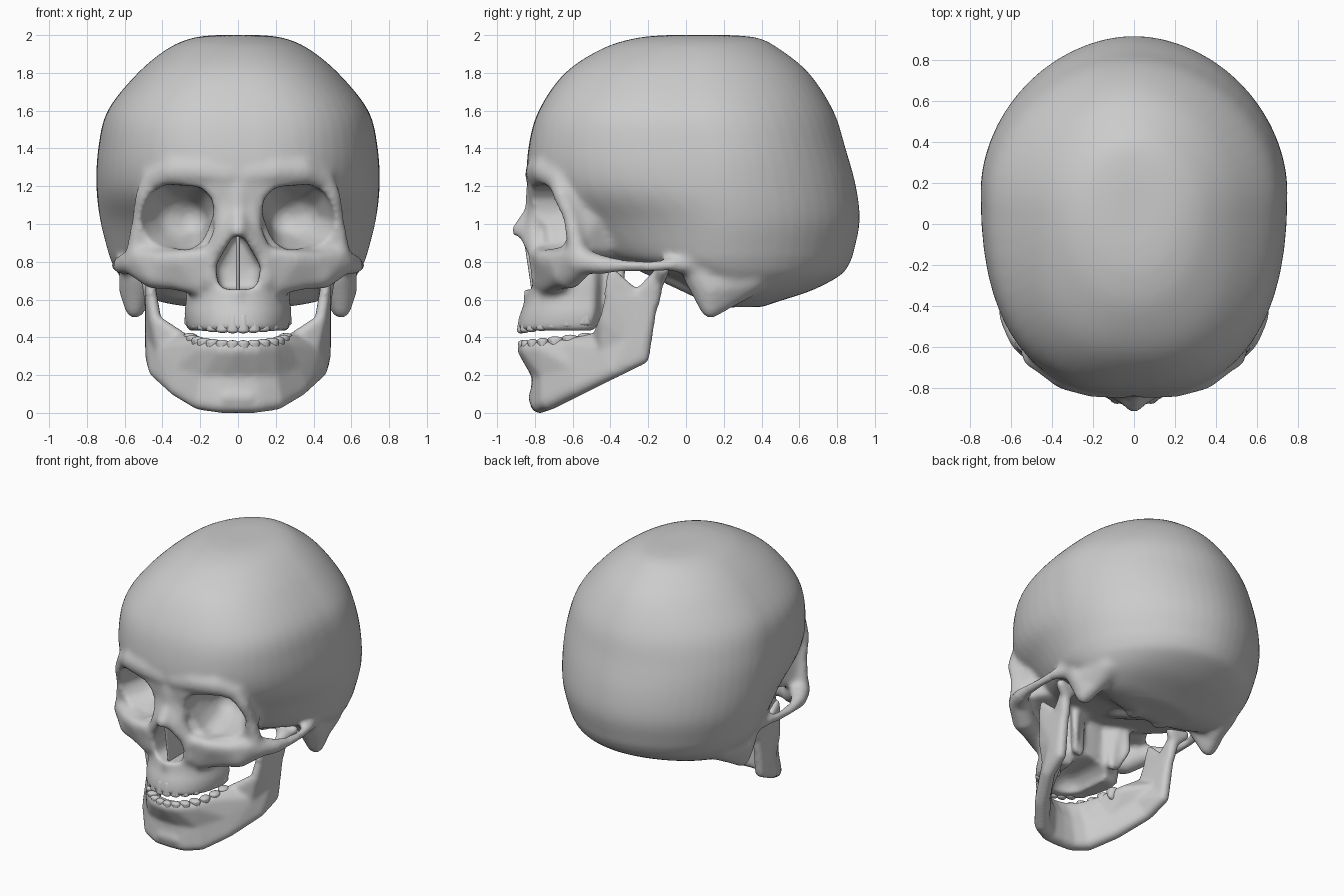
import bpy, bmesh, math
from mathutils import Vector

# Evenly spread directions, used for every ball
DIRS = []
for i in range(60):
    h = 1 - 2 * (i + 0.5) / 60
    a = i * 2.399963
    q = math.sqrt(1 - h * h)
    DIRS.append(Vector((q * math.cos(a), q * math.sin(a), h)))


def hull(bm, balls, mirror=True):
    """Convex hull around balls (x, y, z, r) or (x, y, z, rx, ry, rz)."""
    for s in ((1, -1) if mirror else (1,)):
        vs = []
        for b in balls:
            r = b[3:] if len(b) == 6 else (b[3],) * 3
            for d in DIRS:
                vs.append(bm.verts.new((s * (b[0] + r[0] * d.x), b[1] + r[1] * d.y, b[2] + r[2] * d.z)))
        bmesh.ops.convex_hull(bm, input=vs)
        for v in vs:
            if v.is_valid and not v.link_faces:
                bm.verts.remove(v)


def chain(bm, balls, mirror=True):
    for a, b in zip(balls, balls[1:]):
        hull(bm, [a, b], mirror)


def loft(bm, slices, n=56, steps=5):
    """Skin over horizontal slices (z, y_front, y_back, half_width, y_widest, front_exponent)."""
    rows = []
    for i in range(len(slices) - 1):
        p0, p1 = slices[max(i - 1, 0)], slices[i]
        p2, p3 = slices[i + 1], slices[min(i + 2, len(slices) - 1)]
        for k in range(steps):
            t = k / steps
            rows.append([0.5 * (2 * b + (c - a) * t + (2 * a - 5 * b + 4 * c - d) * t * t
                                + (3 * b - a - 3 * c + d) * t ** 3)
                         for a, b, c, d in zip(p0, p1, p2, p3)])
    rows.append(slices[-1])
    rings = []
    for z, yf, yb, w, yc, e in rows:
        ring = []
        for j in range(n):
            a = 2 * math.pi * j / n
            c, s = math.cos(a), math.sin(a)
            p = 2 / (e if s < 0 else 1.9)
            x = math.copysign(abs(c) ** p, c) * w
            y = yc + (yb - yc) * s ** p if s >= 0 else yc - (yc - yf) * (-s) ** p
            ring.append(bm.verts.new((x, y, z)))
        rings.append(ring)
    for r0, r1 in zip(rings, rings[1:]):
        for j in range(n):
            bm.faces.new((r0[j], r0[(j + 1) % n], r1[(j + 1) % n], r1[j]))
    bm.faces.new(rings[0])
    bm.faces.new(rings[-1])


def finish(bm, name):
    bmesh.ops.recalc_face_normals(bm, faces=bm.faces[:])
    me = bpy.data.meshes.new(name)
    bm.to_mesh(me)
    bm.free()
    for p in me.polygons:
        p.use_smooth = True
    ob = bpy.data.objects.new(name, me)
    bpy.context.collection.objects.link(ob)
    return ob


def modify(ob, kind, **settings):
    m = ob.modifiers.new(kind.lower(), kind)
    for k, v in settings.items():
        setattr(m, k, v)
    bpy.context.view_layer.objects.active = ob
    bpy.ops.object.modifier_apply(modifier=m.name)


# ---- Skull: braincase
bm = bmesh.new()
loft(bm, [
    (2.00, -0.10, 0.23, 0.12, 0.08, 2.0), (1.985, -0.26, 0.38, 0.24, 0.08, 2.1),
    (1.93, -0.44, 0.49, 0.37, 0.08, 2.2), (1.80, -0.64, 0.65, 0.53, 0.08, 2.4),
    (1.60, -0.78, 0.78, 0.69, 0.10, 2.5), (1.40, -0.835, 0.845, 0.74, 0.15, 2.5),
    (1.20, -0.84, 0.90, 0.75, 0.17, 2.3), (1.02, -0.80, 0.92, 0.73, 0.20, 1.75),
    (0.86, -0.62, 0.89, 0.69, 0.20, 1.7), (0.80, -0.45, 0.87, 0.67, 0.20, 1.8),
    (0.73, -0.10, 0.82, 0.63, 0.22, 2.0), (0.65, 0.04, 0.67, 0.55, 0.25, 2.0),
    (0.59, 0.10, 0.49, 0.42, 0.28, 2.0), (0.56, 0.16, 0.40, 0.25, 0.28, 2.0)])
# Upper jaw block
loft(bm, [
    (0.435, -0.895, -0.47, 0.27, -0.52, 2.2), (0.52, -0.88, -0.44, 0.285, -0.50, 2.2),
    (0.60, -0.85, -0.43, 0.275, -0.50, 2.2), (0.70, -0.835, -0.42, 0.27, -0.50, 2.2),
    (0.80, -0.82, -0.42, 0.25, -0.50, 2.2), (0.90, -0.80, -0.42, 0.20, -0.50, 2.2),
    (1.00, -0.80, -0.42, 0.14, -0.50, 2.2)])
# Nose bridge and the bone beside the nose
chain(bm, [(0, -0.78, 1.18, 0.07), (0, -0.80, 1.06, 0.055), (0, -0.875, 0.965, 0.05)], False)
chain(bm, [(0.06, -0.78, 1.12, 0.05), (0.085, -0.80, 0.95, 0.05), (0.14, -0.785, 0.82, 0.05),
           (0.15, -0.77, 0.70, 0.05)])
hull(bm, [(0.03, -0.86, 0.96, 0.035), (0.085, -0.80, 0.95, 0.05), (0.13, -0.79, 0.84, 0.045),
          (0, -0.80, 1.06, 0.05)])
hull(bm, [(0, -0.845, 0.65, 0.02), (0, -0.80, 0.59, 0.06)], False)
# Brow and outer eye rim
chain(bm, [(0.05, -0.77, 1.26, 0.085), (0.20, -0.765, 1.28, 0.085), (0.33, -0.73, 1.28, 0.085),
           (0.44, -0.665, 1.235, 0.07), (0.495, -0.655, 1.15, 0.05), (0.52, -0.61, 1.03, 0.042),
           (0.535, -0.58, 0.90, 0.05), (0.54, -0.57, 0.80, 0.065)])
# Lower eye rim and the face plane below it
hull(bm, [(0.15, -0.785, 0.835, 0.045), (0.30, -0.745, 0.815, 0.05), (0.42, -0.68, 0.81, 0.05),
          (0.20, -0.73, 0.68, 0.06), (0.42, -0.635, 0.74, 0.075)])
hull(bm, [(0.54, -0.60, 0.83, 0.045), (0.40, -0.69, 0.81, 0.05), (0.44, -0.63, 0.735, 0.075)])
# Solid mass that the eye socket is hollowed from
hull(bm, [(0.50, -0.63, 1.15, 0.035), (0.525, -0.58, 0.87, 0.035), (0.43, -0.40, 1.15, 0.04),
          (0.42, -0.42, 0.87, 0.04), (0.10, -0.70, 1.15, 0.05), (0.10, -0.70, 0.85, 0.05),
          (0.15, -0.38, 1.12, 0.08), (0.15, -0.42, 0.88, 0.08)])
# Cheekbone and cheek arch
hull(bm, [(0.25, -0.70, 0.70, 0.06), (0.44, -0.63, 0.735, 0.078), (0.28, -0.74, 0.80, 0.04)])
hull(bm, [(0.44, -0.62, 0.73, 0.078), (0.40, -0.67, 0.80, 0.05), (0.555, -0.54, 0.80, 0.07)])
chain(bm, [(0.555, -0.54, 0.80, 0.07), (0.61, -0.45, 0.785, 0.053), (0.635, -0.35, 0.78, 0.036),
           (0.64, -0.20, 0.775, 0.03), (0.63, -0.09, 0.785, 0.034), (0.575, 0.03, 0.79, 0.065)])
# Bony lump behind the ear
hull(bm, [(0.53, 0.08, 0.74, 0.10), (0.56, 0.13, 0.66, 0.075), (0.545, 0.13, 0.553, 0.055),
          (0.53, 0.20, 0.60, 0.06)])
hull(bm, [(0.56, 0.13, 0.66, 0.07), (0.52, 0.22, 0.61, 0.06), (0.50, 0.34, 0.72, 0.10)])
# Skull base: midline bar, plates behind the palate, neck joints
hull(bm, [(0, -0.32, 0.87, 0.08), (0, 0.08, 0.68, 0.08)], False)
hull(bm, [(0.13, -0.42, 0.80, 0.04), (0.14, -0.40, 0.50, 0.03), (0.18, -0.37, 0.82, 0.04)])
hull(bm, [(0.17, -0.42, 0.80, 0.03), (0.18, -0.40, 0.50, 0.025), (0.23, -0.335, 0.62, 0.022),
          (0.22, -0.35, 0.82, 0.03)])
hull(bm, [(0.11, 0.12, 0.60, 0.05), (0.14, 0.22, 0.60, 0.05)])
skull = finish(bm, "skull")
modify(skull, 'REMESH', mode='VOXEL', voxel_size=0.019)

# ---- Openings: eye sockets, nose, palate
bm = bmesh.new()
socket = [(0.25, 1.08, 0.125), (0.36, 1.08, 0.132), (0.39, 1.01, 0.13), (0.285, 0.985, 0.125)]
hull(bm, [(x, y, z, r) for x, z, r in socket for y in (-1.0, -0.68)]
     + [(0.30, -0.56, 1.035, 0.15, 0.13, 0.13), (0.26, -0.51, 1.03, 0.10)])
pear = [(0, 0.895, 0.045), (0.06, 0.765, 0.058), (-0.06, 0.765, 0.058),
        (0.055, 0.705, 0.052), (-0.055, 0.705, 0.052)]
hull(bm, [(x, y, z, r) for x, z, r in pear for y in (-1.02, -0.62)], False)
hull(bm, [(0, -0.68, 0.42, 0.13, 0.13, 0.11), (0, -0.40, 0.42, 0.16, 0.10, 0.11)], False)
cutter = finish(bm, "openings_cutter")
cutter.hide_render = True
modify(skull, 'BOOLEAN', operation='DIFFERENCE', solver='EXACT', object=cutter)
bpy.data.objects.remove(cutter)
modify(skull, 'REMESH', mode='VOXEL', voxel_size=0.0145, use_smooth_shade=True)
modify(skull, 'SMOOTH', factor=0.5, iterations=9)

# ---- Wall inside the nose
bm = bmesh.new()
hull(bm, [(0, y, z, 0.01, 0.02, 0.02) for y, z in ((-0.84, 0.93), (-0.80, 0.66), (-0.55, 0.66), (-0.55, 0.93))], False)
finish(bm, "nose_septum")

# ---- Lower jaw: bottom, middle and top ball at each station
bm = bmesh.new()
stations = [
    [(0, -0.775, 0.05, 0.052), (0, -0.775, 0.20, 0.042), (0, -0.85, 0.335, 0.045)],
    [(0.10, -0.77, 0.05, 0.052), (0.08, -0.77, 0.20, 0.042), (0.09, -0.83, 0.335, 0.045)],
    [(0.20, -0.725, 0.065, 0.052), (0.18, -0.73, 0.20, 0.045), (0.17, -0.76, 0.335, 0.045)],
    [(0.32, -0.58, 0.135, 0.05), (0.29, -0.59, 0.24, 0.05), (0.235, -0.63, 0.35, 0.045)],
    [(0.43, -0.38, 0.228, 0.045), (0.39, -0.42, 0.33, 0.05), (0.30, -0.46, 0.385, 0.045)],
    [(0.45, -0.235, 0.295, 0.042), (0.45, -0.30, 0.40, 0.04), (0.435, -0.43, 0.49, 0.032)]]
for a, b in zip(stations, stations[1:]):
    hull(bm, a[:2] + b[:2])
    hull(bm, a[1:] + b[1:])
hull(bm, [(0.06, -0.785, 0.08, 0.05), (-0.06, -0.785, 0.08, 0.05), (0, -0.78, 0.16, 0.03)], False)
# Rising branch with front spur, neck and joint head
hull(bm, [(0.45, -0.235, 0.295, 0.042), (0.435, -0.43, 0.48, 0.032), (0.46, -0.18, 0.60, 0.035),
          (0.46, -0.395, 0.635, 0.03)])
hull(bm, [(0.46, -0.405, 0.63, 0.03), (0.46, -0.28, 0.64, 0.028), (0.47, -0.395, 0.75, 0.022)])
hull(bm, [(0.46, -0.175, 0.58, 0.036), (0.46, -0.25, 0.63, 0.03), (0.475, -0.15, 0.72, 0.04)])
hull(bm, [(0.475, -0.145, 0.70, 0.035), (0.43, -0.13, 0.76, 0.035), (0.54, -0.12, 0.76, 0.035)])
jaw = finish(bm, "lower_jaw")
modify(jaw, 'REMESH', mode='VOXEL', voxel_size=0.012, use_smooth_shade=True)
modify(jaw, 'SMOOTH', factor=0.5, iterations=14)

# ---- Teeth: two curved rows, mostly sunk in the gums
for name, root, tip, w, yc in (("upper_teeth", 0.50, 0.437, 0.252, -0.48),
                               ("lower_teeth", 0.32, 0.368, 0.255, -0.475)):
    bm = bmesh.new()
    for i in range(14):
        a = math.radians(-82 + 164 * i / 13)
        x, y = w * math.sin(a), yc - 0.395 * math.cos(a)
        rise = 0.045 * (1 - math.cos(a))
        r = 0.031 + 0.014 * abs(math.sin(a))
        depth = 0.022 + 0.014 * abs(math.sin(a))
        wide = abs(a) < 0.8
        hull(bm, [(x * 0.98, y + 0.01, root + rise, r * 0.8, 0.022, 0.03),
                  (x, y, tip + rise, r if wide else depth, depth if wide else r, 0.017)], False)
    finish(bm, name)
